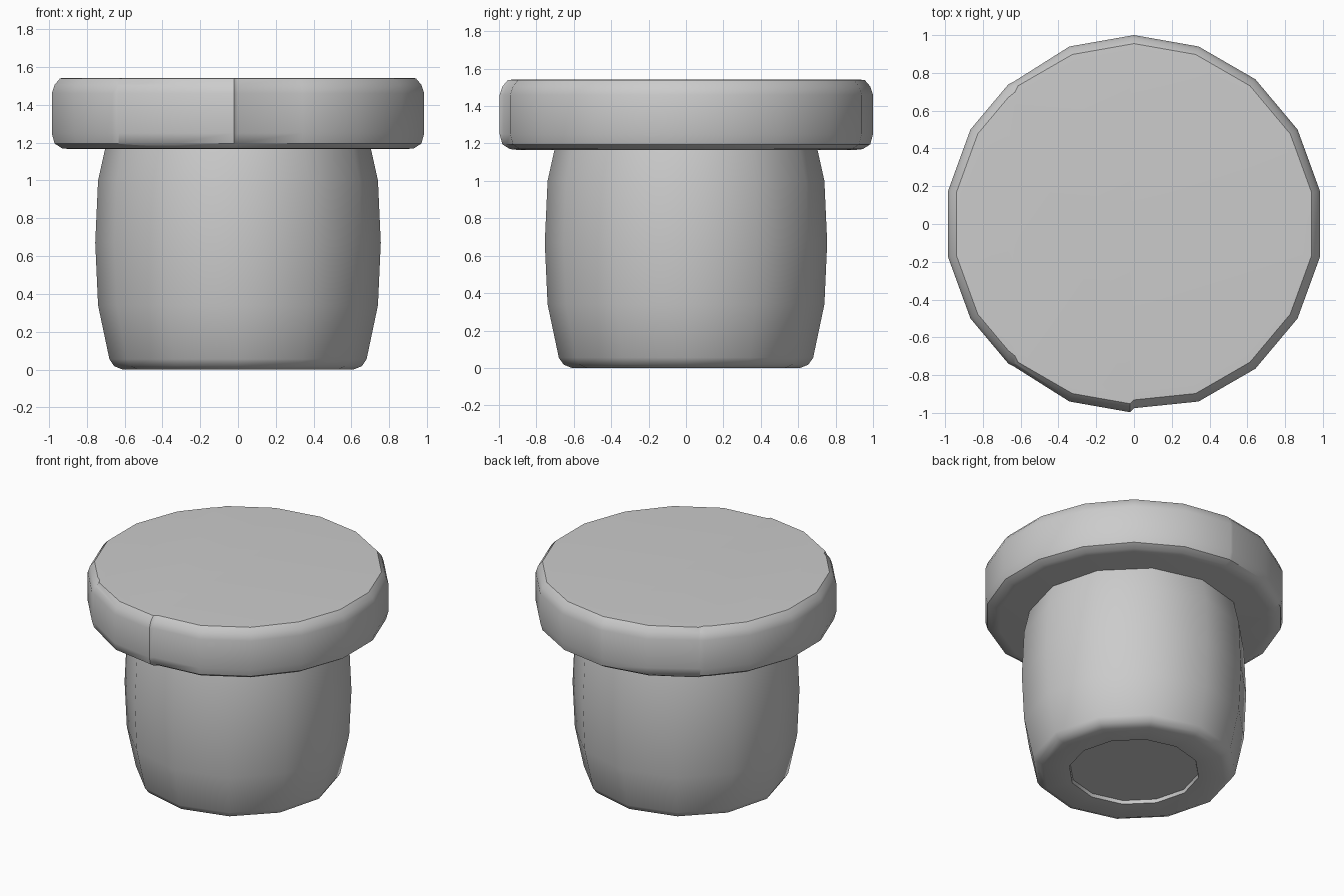
import bpy, bmesh, math

if "Cube" in bpy.data.objects:
    bpy.data.objects.remove(bpy.data.objects["Cube"])


def lathe(bm, profile, sides, start):
    """Rings of vertices around z, joined by quads and capped at both ends."""
    rings = []
    for r, z in profile:
        rings.append([bm.verts.new((r * math.cos(start + 2 * math.pi * i / sides),
                                    r * math.sin(start + 2 * math.pi * i / sides), z))
                      for i in range(sides)])
    for a, b in zip(rings, rings[1:]):
        for i in range(sides):
            j = (i + 1) % sides
            bm.faces.new((a[i], a[j], b[j], b[i]))
    bm.faces.new(rings[0][::-1])
    bm.faces.new(rings[-1])


def finish(bm, name):
    bmesh.ops.recalc_face_normals(bm, faces=bm.faces[:])
    mesh = bpy.data.meshes.new(name)
    bm.to_mesh(mesh)
    bm.free()
    obj = bpy.data.objects.new(name, mesh)
    bpy.context.collection.objects.link(obj)
    bpy.ops.object.select_all(action='DESELECT')
    obj.select_set(True)
    bpy.context.view_layer.objects.active = obj
    bpy.ops.object.shade_smooth_by_angle(angle=math.radians(42))
    return obj


# Bulging twelve-sided barrel with a shallow recess underneath
bm = bmesh.new()
lathe(bm, [(0.43, 0.03), (0.435, 0.005), (0.61, 0.0), (0.655, 0.018), (0.68, 0.055),
           (0.74, 0.34), (0.755, 0.67), (0.74, 1.0), (0.70, 1.18)], 12, 0)
finish(bm, "barrel_body")

# Eighteen-sided lid with rounded rim
bm = bmesh.new()
lathe(bm, [(0.90, 1.165), (0.945, 1.17), (0.985, 1.195), (1.0, 1.25), (1.0, 1.46),
           (0.985, 1.505), (0.955, 1.54), (0.91, 1.542)], 18, math.pi / 2)

# Plank seams: cut across the lid and pull the rim in at the joints
for x in (-0.665, -0.63, -0.02):
    bmesh.ops.bisect_plane(bm, geom=bm.verts[:] + bm.edges[:] + bm.faces[:],
                           plane_co=(x, 0, 0), plane_no=(1, 0, 0))
for v in bm.verts:
    x, y, z = v.co
    if abs(x) < 0.002 and y < -0.5:
        v.co.y *= 0.975
    elif -0.66 < x < -0.625 and 0.6 < abs(y) < 0.8:
        v.co.y *= 0.98
finish(bm, "lid")
